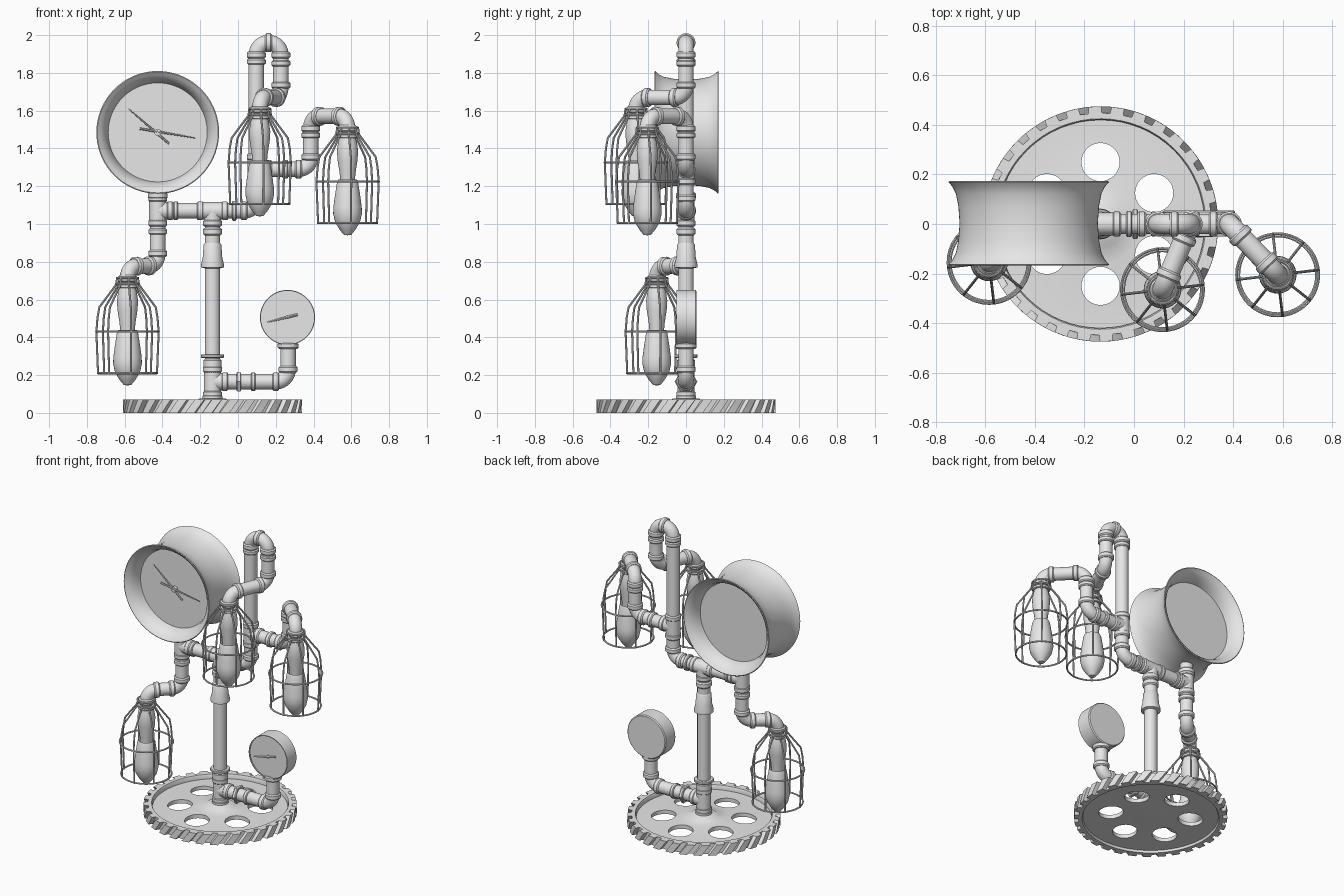
import bpy, bmesh
from math import sin, cos, pi, tan, tau
from mathutils import Vector

cube = bpy.data.objects.get("Cube")
if cube:
    bpy.data.objects.remove(cube)

grey = bpy.data.materials.new("plain_grey")
grey.use_nodes = True
grey.diffuse_color = (0.8, 0.8, 0.8, 1)
grey.node_tree.nodes["Principled BSDF"].inputs["Base Color"].default_value = (0.8, 0.8, 0.8, 1)
parts = []


def skin(name, rings, loop=False):
    """Join equal closed rings of points with quads."""
    bm = bmesh.new()
    rows = [[bm.verts.new(p) for p in ring] for ring in rings]
    n = len(rows[0])
    for k in range(len(rows) if loop else len(rows) - 1):
        a, b = rows[k], rows[(k + 1) % len(rows)]
        for i in range(n):
            j = (i + 1) % n
            bm.faces.new((a[i], a[j], b[j], b[i]))
    bmesh.ops.remove_doubles(bm, verts=bm.verts, dist=1e-5)
    bmesh.ops.recalc_face_normals(bm, faces=bm.faces)
    mesh = bpy.data.meshes.new(name)
    bm.to_mesh(mesh)
    bm.free()
    mesh.materials.append(grey)
    obj = bpy.data.objects.new(name, mesh)
    bpy.context.collection.objects.link(obj)
    parts.append(obj)
    return obj


def lathe(name, profile, origin, axis=(0, 0, 1), sides=32, loop=False):
    """Turn (radius, height) pairs around an axis."""
    q = Vector(axis).to_track_quat('Z', 'Y')
    o = Vector(origin)
    return skin(name, [[o + q @ Vector((r * cos(tau * i / sides), r * sin(tau * i / sides), h))
                        for i in range(sides)] for r, h in profile], loop)


def sweep(name, pts, radii, sides=24):
    """Round tube along a path, capped at both ends."""
    pts = [Vector(p) for p in pts]
    t = (pts[1] - pts[0]).normalized()
    u = t.orthogonal().normalized()
    rings = [[pts[0]] * sides]
    for k, p in enumerate(pts):
        new = (pts[min(k + 1, len(pts) - 1)] - pts[max(k - 1, 0)]).normalized()
        u = t.rotation_difference(new) @ u
        t = new
        v = t.cross(u)
        r = radii[k] if isinstance(radii, list) else radii
        rings.append([p + r * (u * cos(tau * i / sides) + v * sin(tau * i / sides))
                      for i in range(sides)])
    rings.append([pts[-1]] * sides)
    return skin(name, rings)


def collar(name, at, axis, r=0.05, half=0.018, sides=32):
    b = half * 0.4
    lathe(name, [(0, -half), (r - b, -half), (r, b - half), (r, half - b), (r - b, half), (0, half)],
          at, axis, sides)


def pipe(name, corners, r=0.041, bend=0.065, steps=10):
    """Pipe with rounded elbows and a collar at each end of an elbow."""
    c = [Vector(p) for p in corners]
    path = [c[0]]
    for a, p, b in zip(c, c[1:], c[2:]):
        d1, d2 = (p - a).normalized(), (b - p).normalized()
        ang = d1.angle(d2)
        cut = bend * tan(ang / 2)
        start = p - d1 * cut
        inward = (d2 - d1 * d1.dot(d2)).normalized()
        centre = start + inward * bend
        for i in range(steps + 1):
            f = ang * i / steps
            q = centre - inward * bend * cos(f) + d1 * bend * sin(f)
            if (q - path[-1]).length > 1e-4:
                path.append(q)
        collar(name + "_collar", start, d1)
        collar(name + "_collar", p + d2 * cut, d2)
    if (c[-1] - path[-1]).length > 1e-4:
        path.append(c[-1])
    sweep(name, path, r)


# Gear base: slanted teeth on a rim
GX, TEETH, H = -0.135, 32, 0.07
rings = []
for i in range(TEETH):
    for frac, r in ((0, 0.448), (0.38, 0.448), (0.42, 0.475), (0.96, 0.475)):
        a = tau * (i + frac) / TEETH
        ring = [(r, H * k / 3, a + 0.11 * k / 3) for k in range(4)]
        ring += [(0.425, H, a + 0.11), (0.42, H - 0.01, a + 0.11), (0.42, 0.01, a), (0.425, 0, a)]
        rings.append([(GX + q * cos(f), q * sin(f), z) for q, z, f in ring])
skin("gear_rim", rings, loop=True)

# Gear web with six round holes
web = lathe("gear_web", [(0, 0.075), (0.07, 0.075), (0.09, 0.06), (0.16, 0.052), (0.34, 0.04), (0.43, 0.04),
                         (0.43, 0.015), (0.34, 0.015), (0.16, 0.025), (0.09, 0.02), (0, 0.02)],
            (GX, 0, 0), sides=96)
for k in range(6):
    a = pi / 2 + k * pi / 3
    hole = lathe("hole_cutter", [(0, -0.1), (0.077, -0.1), (0.077, 0.2), (0, 0.2)],
                 (GX + 0.25 * cos(a), 0.25 * sin(a), 0))
    hole.hide_render = True
    parts.remove(hole)
    mod = web.modifiers.new("hole", 'BOOLEAN')
    mod.object = hole
    mod.solver = 'EXACT'
    bpy.context.view_layer.objects.active = web
    bpy.ops.object.modifier_apply(modifier=mod.name)
    bpy.data.objects.remove(hole)

# Pipework
X, Y, Z = (1, 0, 0), (0, 1, 0), (0, 0, 1)
CX, UX = -0.425, 0.097
lamps = {"right_lamp": (-0.585, -0.155, 0.145), "middle_lamp": (0.115, -0.265, 1.04),
         "left_lamp": (0.58, -0.205, 0.94)}


def lamp_end(name):
    x, y, b = lamps[name]
    return [(x, y, b + 0.63), (x, y, b + 0.54)]


pipe("main_post", [(GX, 0, 0.05), (GX, 0, 1.07)])
pipe("upper_pipe", [(CX, 0, 1.07), (UX, 0, 1.07), (UX, 0, 1.96), (0.227, 0, 1.96), (0.227, 0, 1.67)]
     + lamp_end("middle_lamp"))
pipe("left_arm", [(UX, 0, 1.29), (0.385, 0, 1.29), (0.385, 0, 1.57)] + lamp_end("left_lamp"))
pipe("right_arm", [(CX, 0, 1.22), (CX, 0, 0.78)] + lamp_end("right_lamp"))
pipe("gauge_pipe", [(GX, 0, 0.165), (0.265, 0, 0.165), (0.265, 0, 0.38)])

# Tee bodies, with a collar on each mouth
for at, dirs in (((GX, 0, 0.165), (X, Z, (0, 0, -1))), ((GX, 0, 1.07), (X, (-1, 0, 0), (0, 0, -1))),
                 ((CX, 0, 1.07), (X, Z, (0, 0, -1))), ((UX, 0, 1.29), (X, Z, (0, 0, -1)))):
    for d in dirs:
        o, v = Vector(at), Vector(d)
        sweep("tee_body", [o, o + v * 0.06], 0.046)
        collar("tee_collar", o + v * 0.065, d)

# Straight couplings and flanges
for at, axis, r, half in (((GX, 0, 0.3), Z, 0.062, 0.009), ((GX, 0, 0.26), Z, 0.048, 0.03),
                          ((GX, 0, 0.96), Z, 0.05, 0.02), ((GX, 0, 0.08), Z, 0.052, 0.015),
                          ((-0.33, 0, 1.07), X, 0.05, 0.012), ((-0.02, 0, 1.07), X, 0.053, 0.012),
                          ((CX, 0, 1.15), Z, 0.052, 0.018), ((CX, 0, 0.96), Z, 0.05, 0.015),
                          ((0.08, 0, 0.165), X, 0.05, 0.012), ((0.265, 0, 0.355), Z, 0.055, 0.016),
                          ((UX, 0, 1.86), Z, 0.05, 0.015), ((0.227, 0, 1.85), Z, 0.05, 0.015),
                          ((0.385, 0, 1.47), Z, 0.05, 0.015), ((0.25, 0, 1.29), X, 0.05, 0.015)):
    collar("coupling", at, axis, r, half)
collar("union_nut", (0.005, 0, 0.165), X, 0.06, 0.012, 6)
lathe("post_reducer", [(0.04, 0.765), (0.06, 0.77), (0.06, 0.79), (0.052, 0.82), (0.047, 0.89), (0.04, 0.9)],
      (GX, 0, 0))

# Clock: spool-shaped case, recessed on both sides
FRONT = (0, -1, 0)
half = [(0, 0.075), (0.262, 0.075), (0.268, 0.1), (0.282, 0.135), (0.3, 0.155), (0.32, 0.17), (0.325, 0.167),
        (0.308, 0.148), (0.294, 0.12), (0.284, 0.07), (0.279, 0)]
case = half + [(r, -h) for r, h in reversed(half[:-1])]
lathe("clock_case", case, (CX, -0.0 + 0.003, 1.485), FRONT, 72)
lathe("clock_hub", [(0, 0), (0.018, 0), (0.018, 0.022), (0, 0.025)], (CX, -0.07, 1.485), FRONT)


def hand(name, tail, tip, y, r=0.006):
    a, b = Vector((tail[0], y, tail[1])), Vector((tip[0], y, tip[1]))
    sweep(name, [a, a.lerp(b, 0.35), b], [r, r, r * 0.4], 8)


hand("hour_hand", (-0.365, 1.425), (-0.58, 1.61), -0.082)
hand("minute_hand", (-0.52, 1.505), (-0.225, 1.455), -0.09)

# Pressure gauge
lathe("gauge_body", [(0, -0.055), (0.14, -0.055), (0.146, -0.049), (0.146, 0.05), (0.141, 0.05), (0.141, 0.042),
                     (0, 0.042)], (0.262, 0, 0.505), FRONT, 64)
hand("gauge_needle", (0.315, 0.52), (0.155, 0.48), -0.046, 0.007)
lathe("gauge_pin", [(0, 0), (0.011, 0), (0.011, 0.008), (0, 0.008)], (0.262, -0.042, 0.507), FRONT)

# Caged lamps
BULB = [(0, 0), (0.02, 0.003), (0.042, 0.03), (0.066, 0.07), (0.076, 0.115), (0.075, 0.15), (0.067, 0.21),
        (0.056, 0.28), (0.05, 0.295)]
SOCKET = [(0.038, 0.28), (0.042, 0.33), (0.053, 0.4), (0.056, 0.45), (0.05, 0.49), (0.04, 0.53), (0, 0.54)]
CAGE = [(0.056, 0.57), (0.06, 0.535), (0.15, 0.415), (0.16, 0.36), (0.166, 0.285), (0.157, 0.06)]
WIRE = 0.0055
for name, (x, y, b) in lamps.items():
    lathe(name + "_bulb", BULB + SOCKET, (x, y, b))
    for h, r in ((0.525, 0.055), (0.56, 0.05)):
        collar(name + "_cap", (x, y, b + h), Z, r, 0.01)
    for h, r in ((0.54, 0.06), (0.57, 0.056), (0.285, 0.166), (0.065, 0.157)):
        circle = [(r + WIRE * cos(tau * i / 8), h + WIRE * sin(tau * i / 8)) for i in range(8)]
        lathe(name + "_cage_ring", circle, (x, y, b), sides=40, loop=True)
    for k in range(8):
        a = tau * (k + 0.15) / 8
        sweep(name + "_cage_wire", [(x + r * cos(a), y + r * sin(a), b + h) for r, h in CAGE], WIRE, 8)

# Smooth shading with sharp edges kept
bpy.ops.object.select_all(action='DESELECT')
for obj in parts:
    obj.select_set(True)
bpy.context.view_layer.objects.active = parts[0]
bpy.ops.object.shade_smooth_by_angle(angle=0.7)
